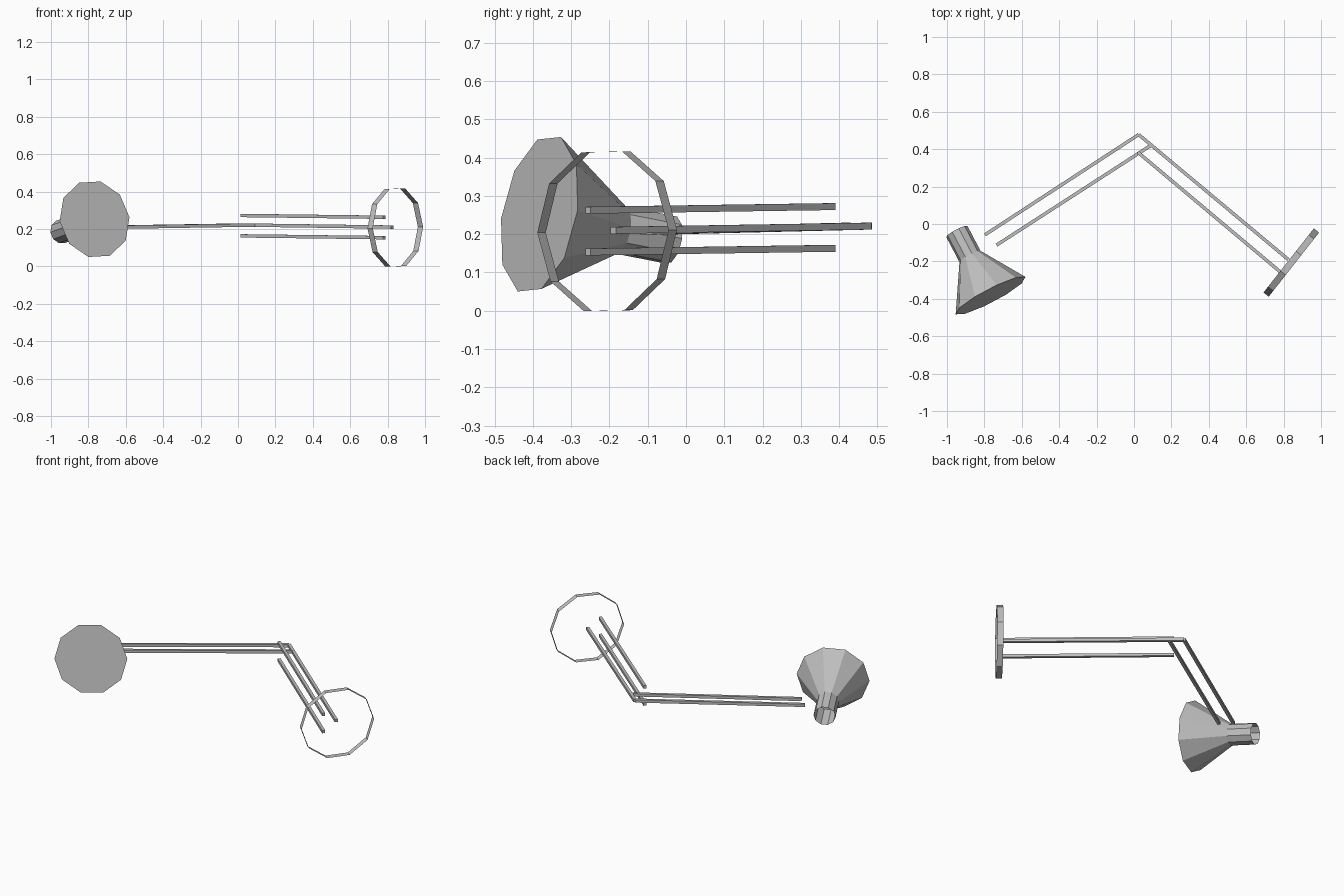
import bpy, bmesh, math
from mathutils import Vector

cube = bpy.data.objects.get("Cube")
if cube:
    bpy.data.objects.remove(cube, do_unlink=True)

grey = bpy.data.materials.new("plain_grey")
grey.use_nodes = True
GREY = (0.52, 0.52, 0.52, 1)
grey.diffuse_color = GREY
grey.node_tree.nodes["Principled BSDF"].inputs["Base Color"].default_value = GREY


def finish(name, bm):
    mesh = bpy.data.meshes.new(name)
    bm.normal_update()
    bm.to_mesh(mesh)
    bm.free()
    mesh.materials.append(grey)
    obj = bpy.data.objects.new(name, mesh)
    bpy.context.collection.objects.link(obj)
    return obj


def lathe(name, start, end, rings, sides=10, roll=0.0, cap_end=False):
    """Faceted surface along start-end; rings are (fraction along axis, radius)."""
    start, end = Vector(start), Vector(end)
    axis = (end - start).normalized()
    side = Vector((0, 0, 1)).cross(axis).normalized()
    up = axis.cross(side)
    bm = bmesh.new()
    loops = []
    for t, r in rings:
        c = start.lerp(end, t)
        angles = [roll + math.tau * i / sides for i in range(sides)]
        loops.append([bm.verts.new(c + r * (math.cos(a) * side + math.sin(a) * up))
                      for a in angles])
    for a, b in zip(loops, loops[1:]):
        for i in range(sides):
            j = (i + 1) % sides
            bm.faces.new((a[i], a[j], b[j], b[i]))
    if cap_end:
        bm.faces.new(loops[-1])
    return finish(name, bm)


def bar(name, start, end, size=0.018):
    """Square rod between two points."""
    start, end = Vector(start), Vector(end)
    bm = bmesh.new()
    bmesh.ops.create_cube(bm, size=1)
    axis = (end - start).normalized()
    side = Vector((0, 0, 1)).cross(axis).normalized()
    up = axis.cross(side)
    mid = (start + end) / 2
    length = (end - start).length
    for v in bm.verts:
        x, y, z = v.co
        v.co = mid + axis * x * length + side * y * size + up * z * size
    return finish(name, bm)


# Lamp head: open socket tube flaring into a shade with a flat front
lathe("lamp_head", (-0.947, -0.04, 0.185), (-0.767, -0.383, 0.252),
      [(0, 0.064), (0.39, 0.064), (1, 0.212)], roll=math.radians(3), cap_end=True)

# Wall mount: open ten-sided band
lathe("wall_ring", (0.827, -0.195, 0.2075), (0.855, -0.217, 0.2075),
      [(0, 0.218), (1, 0.218)], roll=math.radians(1))

# Outer arm: two parallel rods towards the lamp head
bar("outer_arm_back", (-0.797, -0.058, 0.208), (0.025, 0.478, 0.221))
bar("outer_arm_front", (-0.735, -0.113, 0.208), (0.093, 0.422, 0.221))

# Inner arm: a centre rod and two stacked rods towards the wall mount
bar("inner_arm_centre", (0.025, 0.478, 0.221), (0.825, -0.19, 0.21))
for label, z in (("top", 0.272), ("bottom", 0.163)):
    bar("inner_arm_" + label, (0.02, 0.384, z), (0.782, -0.256, z - 0.0095))
